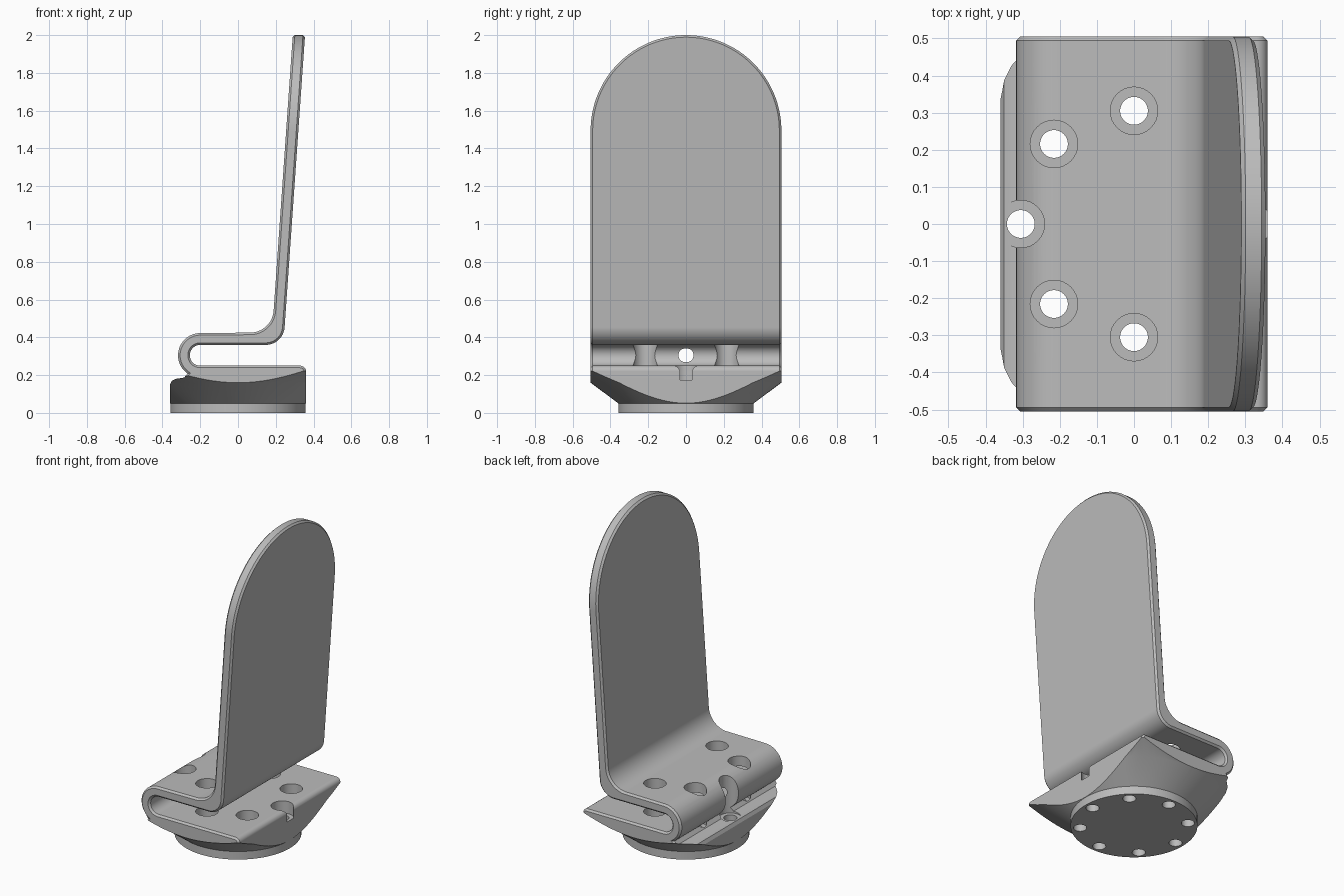
import bpy, bmesh
from math import sin, cos, tau, radians
from mathutils import Vector

cube = bpy.data.objects.get("Cube")
if cube:
    bpy.data.objects.remove(cube, do_unlink=True)


def arc(cx, cy, r, start, end, steps=16):
    """Points on a circular arc, angles in degrees."""
    angles = [radians(start + (end - start) * i / steps) for i in range(steps + 1)]
    return [(cx + r * cos(a), cy + r * sin(a)) for a in angles]


def finish(bm, name):
    bmesh.ops.recalc_face_normals(bm, faces=bm.faces)
    mesh = bpy.data.meshes.new(name)
    bm.to_mesh(mesh)
    bm.free()
    obj = bpy.data.objects.new(name, mesh)
    bpy.context.collection.objects.link(obj)
    return obj


def prism(name, points, depth):
    """Extrude a closed outline of 3D points along a vector."""
    bm = bmesh.new()
    face = bm.faces.new([bm.verts.new(p) for p in points])
    out = bmesh.ops.extrude_face_region(bm, geom=[face], use_keep_orig=True)
    moved = [v for v in out["geom"] if isinstance(v, bmesh.types.BMVert)]
    bmesh.ops.translate(bm, verts=moved, vec=Vector(depth))
    return finish(bm, name)


def lathe(name, profile, x=0.0, y=0.0, steps=32):
    """Revolve a radius/height profile about a vertical axis."""
    bm = bmesh.new()
    verts = [bm.verts.new((r, 0, z)) for r, z in profile]
    edges = [bm.edges.new(pair) for pair in zip(verts, verts[1:])]
    bmesh.ops.spin(bm, geom=verts + edges, cent=(0, 0, 0), axis=(0, 0, 1),
                   angle=tau, steps=steps)
    bmesh.ops.remove_doubles(bm, verts=bm.verts, dist=1e-5)
    bmesh.ops.translate(bm, verts=bm.verts, vec=(x, y, 0))
    return finish(bm, name)


def cut(obj, cutter, operation):
    """Apply a boolean and discard the cutter."""
    cutter.hide_render = True
    mod = obj.modifiers.new("cut", "BOOLEAN")
    mod.operation, mod.solver, mod.object = operation, "EXACT", cutter
    bpy.context.view_layer.update()
    graph = bpy.context.evaluated_depsgraph_get()
    mesh = bpy.data.meshes.new_from_object(obj.evaluated_get(graph))
    obj.modifiers.clear()
    obj.data = mesh
    bpy.data.objects.remove(cutter, do_unlink=True)


# Side profile: base block, return bend, shelf and leaning back panel
profile = [(-.36, -.1), (-.36, .15), (-.35, .17), (-.33, .18), (-.285, .187)]
profile += arc(-.2, .305, .1175, 235, 90, 24)      # outside of return bend
profile += arc(.064, .55, .125, 270, 356)          # shelf to panel, upper side
profile += [(.297, 2.1), (.362, 2.1)]
profile += arc(.147, .46, .1, 356, 270)            # shelf to panel, under side
profile += arc(-.2, .305, .055, 90, 270, 24)       # inside of return bend
profile += arc(.33, .22, .03, 90, 0, 6)            # rounded plate edge
profile += [(.36, -.1)]
stand = prism("bent_stand", [(x, -.7, z) for x, z in profile], (0, 1.4, 0))

# Round-topped outline seen from the side
half = .505
outline = [(-half, -.2), (half, -.2)] + arc(0, 2 - half, half, 0, 180, 64)
cut(stand, prism("arch", [(-1, y, z) for y, z in outline], (2, 0, 0)), "INTERSECT")

# Chamfer around the sheet outline
bm = bmesh.new()
bm.from_mesh(stand.data)
rim = [e for e in bm.edges if len(e.link_faces) == 2
       and e.calc_face_angle() > radians(40)
       and abs(e.verts[0].co.y - e.verts[1].co.y) < .5]
bmesh.ops.bevel(bm, geom=rim, offset=.011, offset_type="OFFSET", segments=1,
                profile=.5, affect="EDGES", clamp_overlap=False)
bm.to_mesh(stand.data)
bm.free()

# Round foot flaring out into the base plate
flare = [(0, 0), (.358, 0), (.358, .05), (.505, .16), (.616, .224),
         (.9, .38), (.9, 2.3), (0, 2.3)]
cut(stand, lathe("flare", flare, steps=96), "INTERSECT")

# Ring of counterbored screw holes; those at the shelf pass through it
for i in range(8):
    x, y = .305 * cos(tau * i / 8), .305 * sin(tau * i / 8)
    top = .3 if x > .1 else .55
    bore = [(0, -.1), (.0375, -.1), (.0375, .175), (.064, .175), (.064, top), (0, top)]
    cut(stand, lathe("screw_hole", bore, x, y), "DIFFERENCE")

# Single grey material
grey = bpy.data.materials.new("satin_grey")
grey.use_nodes = True
colour = (.5, .5, .5, 1)
grey.diffuse_color = colour
grey.node_tree.nodes["Principled BSDF"].inputs["Base Color"].default_value = colour
stand.data.materials.clear()
stand.data.materials.append(grey)
for poly in stand.data.polygons:
    poly.material_index = 0

# Smooth curves, crisp edges
bpy.ops.object.select_all(action="DESELECT")
stand.select_set(True)
bpy.context.view_layer.objects.active = stand
bpy.ops.object.shade_smooth_by_angle(angle=radians(25))
weighted = stand.modifiers.new("weighted_normals", "WEIGHTED_NORMAL")
weighted.keep_sharp = True
